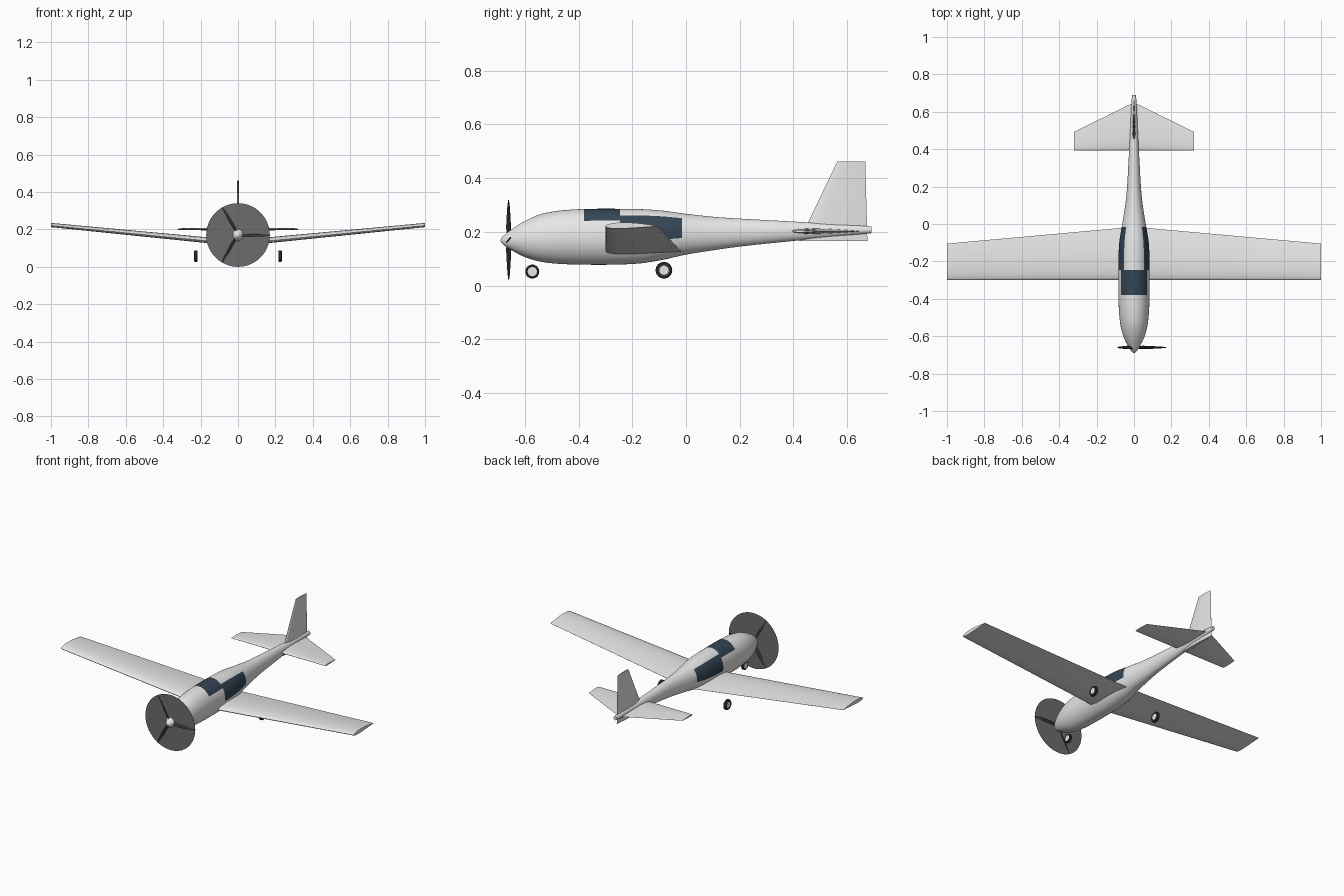
import bpy, bmesh
from math import sin, cos, pi, sqrt, radians, asin, degrees
from mathutils import Vector, Matrix

cube = bpy.data.objects.get("Cube")
if cube:
    bpy.data.objects.remove(cube, do_unlink=True)


def material(name, rgb):
    m = bpy.data.materials.new(name)
    m.use_nodes = True
    colour = (*rgb, 1)
    m.diffuse_color = colour
    m.node_tree.nodes["Principled BSDF"].inputs["Base Color"].default_value = colour
    return m


WHITE = material("pale grey paint", (0.8, 0.8, 0.8))
GLASS = material("dark blue glass", (0.035, 0.06, 0.09))
BLACK = material("black rubber", (0.035, 0.035, 0.035))
BLUR = material("grey propeller blur", (0.15, 0.15, 0.15))


def loft(name, rings, mats, closed=False):
    """Skin a list of equal-length point rings, capped unless closed."""
    bm = bmesh.new()
    rows = [[bm.verts.new(p) for p in ring] for ring in rings]
    pairs = list(zip(rows, rows[1:]))
    if closed:
        pairs.append((rows[-1], rows[0]))
    else:
        bm.faces.new(rows[0])
        bm.faces.new(rows[-1])
    n = len(rows[0])
    for a, b in pairs:
        for i in range(n):
            j = (i + 1) % n
            bm.faces.new((a[i], a[j], b[j], b[i]))
    bmesh.ops.recalc_face_normals(bm, faces=bm.faces)
    mesh = bpy.data.meshes.new(name)
    bm.to_mesh(mesh)
    bm.free()
    for m in mats:
        mesh.materials.append(m)
    mesh.shade_smooth()
    mesh.set_sharp_from_angle(angle=radians(40))
    obj = bpy.data.objects.new(name, mesh)
    bpy.context.collection.objects.link(obj)
    return obj


# Fuselage stations: y, top, bottom, half width
STATIONS = [
    (-.69, .171, .165, .003), (-.684, .18, .156, .011), (-.66, .201, .138, .028),
    (-.6, .24, .106, .057), (-.525, .27, .086, .075), (-.4, .284, .078, .083),
    (-.2, .285, .08, .083), (-.1, .28, .093, .079), (0, .267, .115, .063),
    (.1, .256, .131, .047), (.2, .249, .145, .037), (.4, .238, .166, .026),
    (.6, .226, .186, .016), (.69, .22, .195, .011)]


def slope(i, k):
    a, b = STATIONS[max(i - 1, 0)], STATIONS[min(i + 1, len(STATIONS) - 1)]
    return (b[k] - a[k]) / (b[0] - a[0])


def section(y):
    """Smoothly interpolated centre height, half height and half width."""
    y = max(y, STATIONS[0][0])
    i = max(k for k in range(len(STATIONS) - 1) if STATIONS[k][0] <= y)
    a, b = STATIONS[i], STATIONS[i + 1]
    d = b[0] - a[0]
    t = (y - a[0]) / d
    top, low, wide = [
        (1 + 2 * t) * (1 - t) ** 2 * a[k] + t * (1 - t) ** 2 * d * slope(i, k)
        + t * t * (3 - 2 * t) * b[k] - t * t * (1 - t) * d * slope(i + 1, k)
        for k in (1, 2, 3)]
    return (top + low) / 2, (top - low) / 2, wide


SCREEN_FRONT, SCREEN_BACK, WINDOW_BACK = -.38, -.245, -.015
levels = {SCREEN_FRONT, SCREEN_BACK, WINDOW_BACK, STATIONS[-1][0]}
for a, b in zip(STATIONS, STATIONS[1:]):
    levels.update(a[0] + (b[0] - a[0]) * k / 4 for k in range(4))
SIDES = 72
rings = []
for y in sorted(levels):
    c, h, w = section(y)
    rings.append([(w * cos(2 * pi * i / SIDES), y, c + h * sin(2 * pi * i / SIDES))
                  for i in range(SIDES)])
fuselage = loft("fuselage", rings, [WHITE, GLASS])

# Windscreen and side windows by position and angle around the body
for f in fuselage.data.polygons:
    p = f.center
    c, h, w = section(p.y)
    around = degrees(asin(max(-1, min(1, (p.z - c) / h))))
    screen = SCREEN_FRONT < p.y < SCREEN_BACK and around > 35
    window = SCREEN_BACK < p.y < WINDOW_BACK and -10 < around < 50
    f.material_index = int(screen or window)


def airfoil(lead, chord, thick, camber=0.0, steps=14):
    """Closed outline as (along chord, offset) pairs."""
    upper, lower = [], []
    for k in range(steps + 1):
        t = (1 - cos(pi * k / steps)) / 2
        half = 5 * thick * (.2969 * sqrt(t) - .126 * t - .3516 * t**2
                            + .2843 * t**3 - .1015 * t**4)
        mid = camber * 4 * t * (1 - t)
        upper.append((lead + chord * t, chord * (mid + half)))
        lower.append((lead + chord * t, chord * (mid - half)))
    return upper + lower[-1:0:-1]


# Wing with dihedral, leading edge straight
def wing_section(x, z, lead, chord, thick, camber):
    return [(x, y, z + o) for y, o in airfoil(lead, chord, thick, camber)]


tip = (.221, -.3, .195, .115, .015)
root = (.123, -.3, .285, .115, .015)
loft("wing", [wing_section(-1, *tip), wing_section(0, *root), wing_section(1, *tip)], [WHITE])

# Tailplane and fin
tail_tip = (.202, .393, .1, .08, 0)
tail_root = (.202, .393, .257, .08, 0)
loft("tailplane", [wing_section(-.32, *tail_tip), wing_section(0, *tail_root),
                   wing_section(.32, *tail_tip)], [WHITE])
loft("fin", [[(o, y, z) for y, o in airfoil(lead, chord, .08)]
             for z, lead, chord in ((.165, .421, .254), (.462, .563, .104))], [WHITE])

# Propeller: blur disc and three pitched blades
HUB = Vector((0, -.66, .17))
RADIUS = .17
bm = bmesh.new()
bmesh.ops.create_circle(bm, cap_ends=True, segments=64, radius=RADIUS,
                        matrix=Matrix.Translation(HUB) @ Matrix.Rotation(pi / 2, 4, 'X'))
mesh = bpy.data.meshes.new("propeller_disc")
bm.to_mesh(mesh)
bm.free()
mesh.materials.append(BLUR)
bpy.context.collection.objects.link(bpy.data.objects.new("propeller_disc", mesh))

for n in range(3):
    spin = Matrix.Rotation(n * 2 * pi / 3, 3, 'Y')
    rings = []
    for r, half, pitch in ((.01, .01, 50), (.05, .014, 42), (.1, .013, 32),
                           (.145, .01, 25), (RADIUS, .004, 22)):
        # chord lies between the disc plane (z) and the flight axis (y)
        s, c = sin(radians(pitch)), cos(radians(pitch))
        ring = []
        for k in range(12):
            u, v = half * cos(k * pi / 6), half * .2 * sin(k * pi / 6)
            ring.append(HUB + spin @ Vector((r, u * s + v * c, u * c - v * s)))
        rings.append(ring)
    loft(f"propeller_blade_{n + 1}", rings, [BLACK])


# Wheels: rounded tyre with a pale hub
def wheel(name, x, y, z, radius, hub, width):
    def ring(r, dx):
        return [(x + dx, y + r * cos(2 * pi * k / 32), z + r * sin(2 * pi * k / 32))
                for k in range(32)]
    w = width / 2
    profile = [(hub, -w * .8), (hub + .003, -w), (radius - .004, -w), (radius, -w * .6),
               (radius, w * .6), (radius - .004, w), (hub + .003, w), (hub, w * .8)]
    loft(name + "_tyre", [ring(r, dx) for r, dx in profile], [BLACK], closed=True)
    loft(name + "_hub", [ring(hub, -w * .85), ring(hub, w * .85)], [WHITE])


wheel("nose_wheel", 0, -.572, .052, .026, .017, .018)
for side, sign in (("left", 1), ("right", -1)):
    wheel(side + "_main_wheel", sign * .225, -.082, .057, .031, .017, .018)
